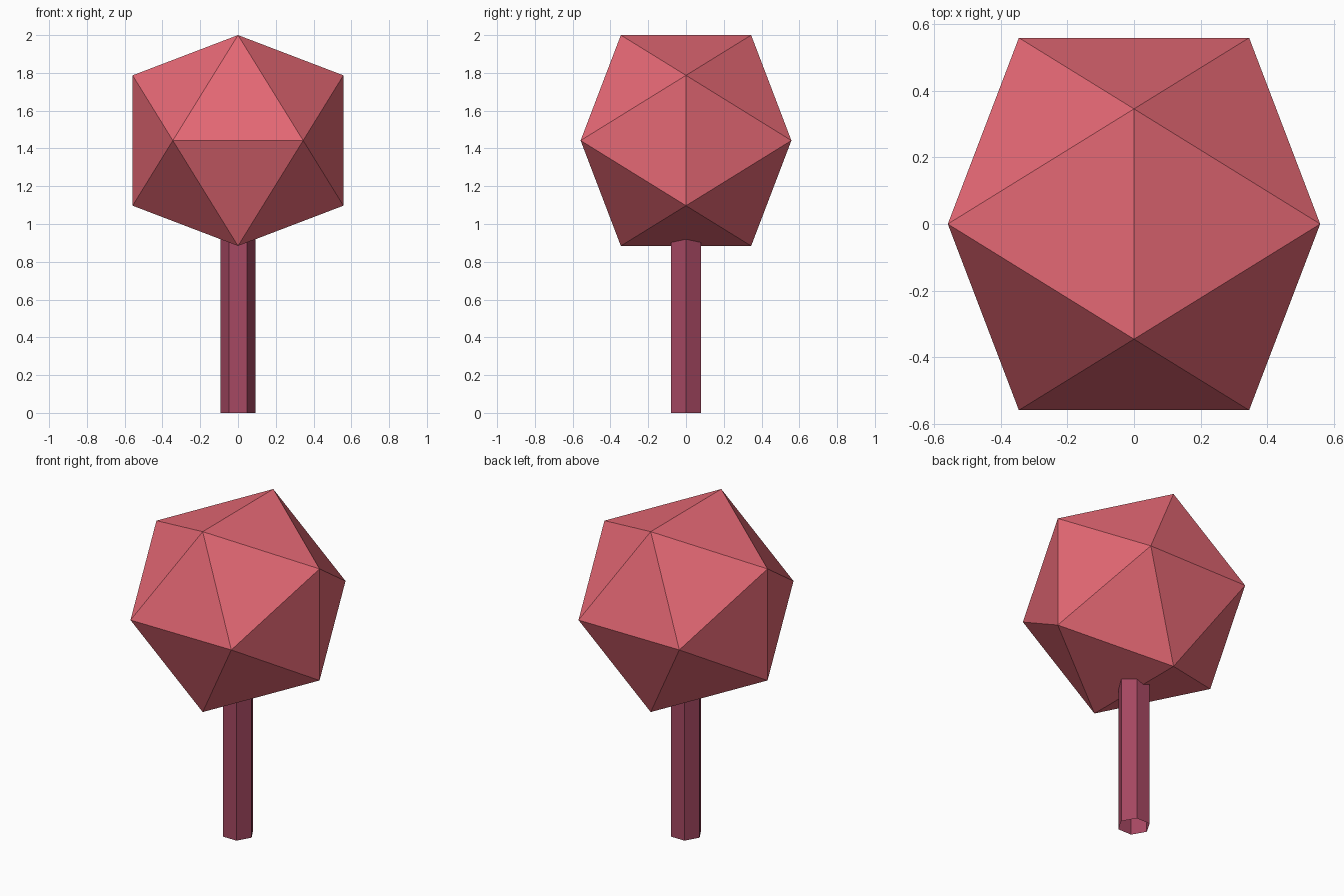
import bpy
import bmesh
from math import cos, sin, tau

cube = bpy.data.objects.get("Cube")
if cube:
    bpy.data.objects.remove(cube, do_unlink=True)


def material(name, rgb):
    mat = bpy.data.materials.new(name)
    mat.use_nodes = True
    color = (*rgb, 1)
    mat.diffuse_color = color
    bsdf = mat.node_tree.nodes["Principled BSDF"]
    bsdf.inputs["Base Color"].default_value = color
    bsdf.inputs["Roughness"].default_value = 0.9
    return mat


def add_object(name, bm, mat):
    mesh = bpy.data.meshes.new(name)
    bm.to_mesh(mesh)
    bm.free()
    mesh.materials.append(mat)
    obj = bpy.data.objects.new(name, mesh)
    bpy.context.collection.objects.link(obj)
    return obj


# Crown: icosahedron as the hull of three crossed golden rectangles
LONG, SHORT, CENTRE = 0.558, 0.345, 1.442
bm = bmesh.new()
for a in (-LONG, LONG):
    for b in (-SHORT, SHORT):
        for corner in ((0, b, a), (a, 0, b), (b, a, 0)):
            bm.verts.new(corner)
bmesh.ops.convex_hull(bm, input=bm.verts[:])
bmesh.ops.recalc_face_normals(bm, faces=bm.faces[:])
crown = add_object("crown", bm, material("rose red", (0.776, 0.138, 0.175)))
crown.location.z = CENTRE

# Trunk: six-sided tube, open underneath, running up into the crown
RADIUS, TOP, SIDES = 0.093, 1.0, 6
bm = bmesh.new()
rings = [[bm.verts.new((RADIUS * cos(tau * i / SIDES), RADIUS * sin(tau * i / SIDES), z))
          for i in range(SIDES)] for z in (0, TOP)]
low, high = rings
for i in range(SIDES):
    j = (i + 1) % SIDES
    bm.faces.new((low[i], low[j], high[j], high[i]))
add_object("trunk", bm, material("plum bark", (0.381, 0.065, 0.122)))
